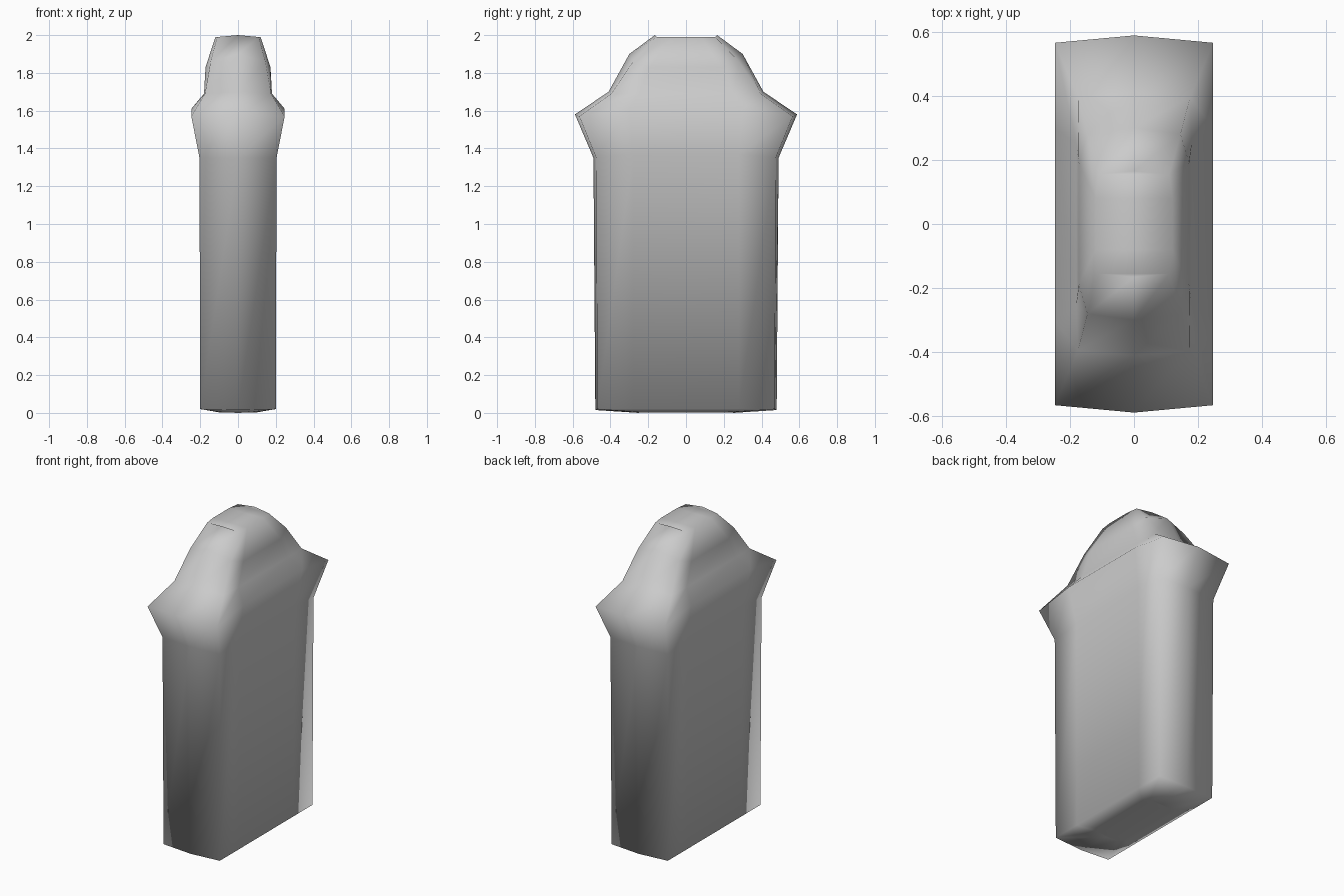
import bpy
import bmesh

cube = bpy.data.objects.get("Cube")
if cube:
    bpy.data.objects.remove(cube, do_unlink=True)

stone = bpy.data.materials.new("plain_grey")
stone.use_nodes = True
grey = (0.6, 0.6, 0.6, 1)
stone.diffuse_color = grey
stone.node_tree.nodes["Principled BSDF"].inputs["Base Color"].default_value = grey


def ring(bm, end, corner, side):
    """Ten-point loop: end is (y, z); corner and side are (x, y, z)."""
    (ey, ez), (cx, cy, cz), (sx, sy, sz) = end, corner, side
    half = [(0, -ey, ez), (cx, -cy, cz), (sx, -sy, sz), (sx, sy, sz), (cx, cy, cz)]
    other = [(-x, -y, z) for x, y, z in half]
    return [bm.verts.new(p) for p in half + other]


# Loops from the underside up to the crown
levels = [
    ((0.25, 0.0), (0.08, 0.24, 0.003), (0.1, 0.2, 0.003)),         # underside
    ((0.48, 0.015), (0.2, 0.47, 0.02), (0.2, 0.28, 0.02)),         # foot
    ((0.49, 1.35), (0.204, 0.475, 1.35), (0.204, 0.28, 1.37)),     # top of the body
    ((0.588, 1.58), (0.247, 0.565, 1.57), (0.247, 0.3, 1.61)),     # brim
    ((0.41, 1.7), (0.175, 0.395, 1.69), (0.18, 0.25, 1.69)),       # neck
    ((0.30, 1.9), (0.145, 0.28, 1.86), (0.172, 0.19, 1.83)),       # shoulder
    ((0.165, 2.0), (0.11, 0.155, 1.99), (0.12, 0.08, 1.99)),       # crown
]

bm = bmesh.new()
rings = [ring(bm, *level) for level in levels]
for low, high in zip(rings, rings[1:]):
    for i in range(10):
        j = (i + 1) % 10
        bm.faces.new((low[i], low[j], high[j], high[i]))

# Close both ends with strips running across
for r in (rings[0], rings[-1]):
    for strip in ((9, 0, 1), (9, 1, 2, 8), (8, 2, 3, 7), (7, 3, 4, 6), (6, 4, 5)):
        bm.faces.new([r[i] for i in strip])

bmesh.ops.recalc_face_normals(bm, faces=bm.faces)
for f in bm.faces:
    f.smooth = True
mesh = bpy.data.meshes.new("rounded_slab")
bm.to_mesh(mesh)
bm.free()
mesh.materials.append(stone)
slab = bpy.data.objects.new("rounded_slab", mesh)
bpy.context.collection.objects.link(slab)
